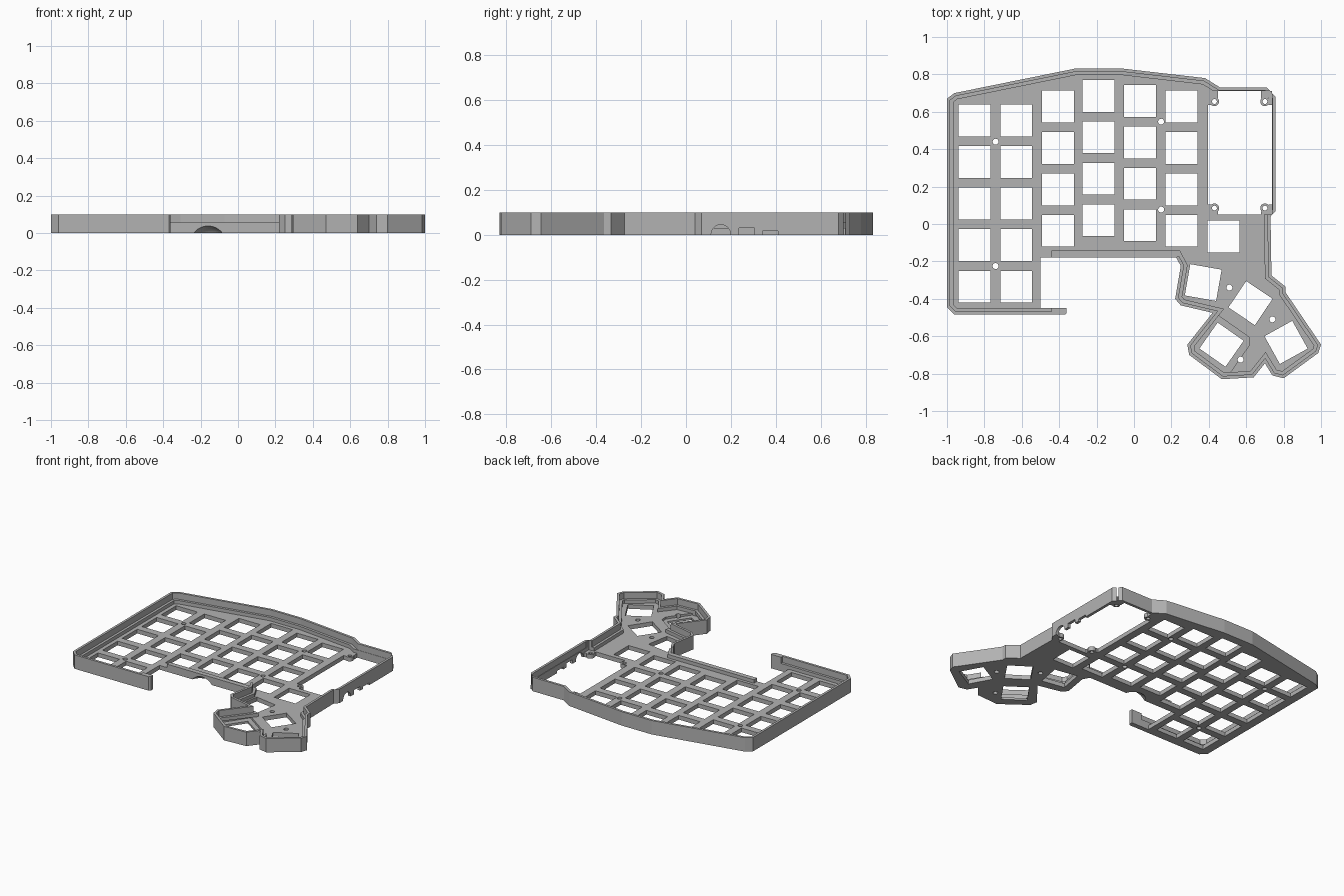
import bpy, bmesh, math
from mathutils import Vector, Matrix

if "Cube" in bpy.data.objects:
    bpy.data.objects.remove(bpy.data.objects["Cube"])

grey = bpy.data.materials.new("case_grey")
grey.diffuse_color = (0.45, 0.45, 0.45, 1)
grey.use_nodes = True
grey.node_tree.nodes["Principled BSDF"].inputs["Base Color"].default_value = grey.diffuse_color


def make(name, bm):
    bmesh.ops.recalc_face_normals(bm, faces=bm.faces)
    me = bpy.data.meshes.new(name)
    bm.to_mesh(me)
    bm.free()
    ob = bpy.data.objects.new(name, me)
    me.materials.append(grey)
    bpy.context.collection.objects.link(ob)
    return ob


def prism(bm, pts, z0, z1):
    lo = [bm.verts.new((x, y, z0)) for x, y in pts]
    hi = [bm.verts.new((x, y, z1)) for x, y in pts]
    bm.faces.new(lo[::-1])
    bm.faces.new(hi)
    n = len(pts)
    for i in range(n):
        j = (i + 1) % n
        bm.faces.new((lo[i], lo[j], hi[j], hi[i]))


def rect(x0, y0, x1, y1):
    return [(x0, y0), (x1, y0), (x1, y1), (x0, y1)]


def square(x, y, size, deg=0):
    r = size / math.sqrt(2)
    return [(x + r * math.cos(math.radians(deg + a)), y + r * math.sin(math.radians(deg + a)))
            for a in (45, 135, 225, 315)]


def circle(x, y, r, n=20):
    return [(x + r * math.cos(i * math.tau / n), y + r * math.sin(i * math.tau / n)) for i in range(n)]


def wall(name, path, thick, z0, z1):
    """Mitred wall on the right-hand side of an open path."""
    p = [Vector(q) for q in path]
    nor = [Vector((b.y - a.y, a.x - b.x)).normalized() for a, b in zip(p, p[1:])]
    inner = []
    for i, q in enumerate(p):
        a, b = nor[max(i - 1, 0)], nor[min(i, len(nor) - 1)]
        inner.append(q + (a + b) * (thick / max(1 + a.dot(b), 0.4)))
    bm = bmesh.new()
    rings = [[bm.verts.new((v.x, v.y, z)) for v, z in ((o, z0), (n, z0), (n, z1), (o, z1))]
             for o, n in zip(p, inner)]
    for r, s in zip(rings, rings[1:]):
        for k in range(4):
            m = (k + 1) % 4
            bm.faces.new((r[k], r[m], s[m], s[k]))
    bm.faces.new(rings[0])
    bm.faces.new(rings[-1][::-1])
    return make(name, bm)


def cut(ob, cutter):
    m = ob.modifiers.new("cut", 'BOOLEAN')
    m.operation, m.solver, m.object, m.use_self = 'DIFFERENCE', 'EXACT', cutter, True
    bpy.context.view_layer.objects.active = ob
    bpy.ops.object.modifier_apply(modifier=m.name)


# Outline, clockwise from the front left stub
rim = [(-.44, -.485), (-.96, -.485), (-1, -.445), (-1, .67), (-.96, .70), (-.31, .832), (-.07, .832),
       (.38, .78), (.46, .73), (.71, .73), (.757, .68), (.757, .07), (.73, .04), (.735, -.275),
       (.81, -.335), (.81, -.365), (1, -.645), (.985, -.69), (.80, -.825), (.74, -.81), (.70, -.745),
       (.64, -.82), (.47, -.83), (.295, -.70), (.285, -.645), (.42, -.475), (.25, -.435),
       (.22, -.40), (.25, -.225), (.225, -.178)]
gap = [(-.50, -.178), (-.50, -.45), (-.36, -.45), (-.36, -.475), (-.37, -.485)]
T, STEP, TOP = .03, .055, .1

bm = bmesh.new()
prism(bm, rim + gap, 0, T)
plate = make("switch_plate", bm)
ledge = wall("rim_ledge", rim + [(-.44, -.178)], .035, T, STEP)
upper = wall("rim_wall", rim, .017, STEP, TOP)
bm = bmesh.new()
prism(bm, [(-.44, -.485), (-.37, -.485), (-.36, -.475), (-.36, -.45), (-.44, -.45)], T, TOP)
make("front_stub", bm)

# Switch openings
low = [.553, .332, .11, -.113, -.335]
keys = [(x, y, 0) for x in (-.853, -.63) for y in low]
for x, top in ((-.407, .628), (-.19, .685), (.032, .658), (.254, .628)):
    keys += [(x, top - .2215 * i, 0) for i in range(4)]
keys += [(.478, -.067, 0), (.37, -.313, -10), (.623, -.423, -34), (.468, -.645, -35), (.813, -.633, 29)]
bm = bmesh.new()
for x, y, a in keys:
    prism(bm, square(x, y, .17, a), -.1, .2)

# Screw holes
for x, y in ((-.74, .44), (-.74, -.225), (.145, .547), (.145, .077), (.51, -.34), (.74, -.51), (.57, -.725)):
    prism(bm, circle(x, y, .016), -.1, .2)

# Controller bay and side ports
prism(bm, rect(.395, .05, .737, .711), -.1, .2)
side = [(.235, .305, .03), (.34, .41, .016)]
for y0, y1, h in side:
    prism(bm, rect(.72, y0, .8, y1), -.05, h)
bmesh.ops.create_cone(bm, cap_ends=True, segments=32, radius1=.043, radius2=.043, depth=.08,
                      matrix=Matrix.Translation((.76, .155, .002)) @ Matrix.Rotation(math.pi / 2, 4, 'Y'))
cutter = make("opening_cutter", bm)
for ob in (plate, ledge, upper):
    cut(ob, cutter)

# Lowered thumb pocket and finger scoop under the front edge
bm = bmesh.new()
prism(bm, [(.43, -.475), (.615, -.605), (.615, -.65), (.51, -.80), (.47, -.80), (.32, -.69), (.315, -.645)],
      .015, .1)
pocket = make("pocket_cutter", bm)
cut(plate, pocket)
bm = bmesh.new()
bmesh.ops.create_uvsphere(bm, u_segments=32, v_segments=24, radius=.1,
                          matrix=Matrix.Translation((-.16, -.2, -.06)))
scoop = make("scoop_cutter", bm)
for ob in (plate, ledge):
    cut(ob, scoop)
for c in (cutter, pocket, scoop):
    bpy.data.objects.remove(c)

# Corner screw bosses in the controller bay
for x in (.43, .70):
    for y in (.085, .655):
        bm = bmesh.new()
        sx, sy = (-1 if x < .5 else 1), (-1 if y < .3 else 1)
        ring = []
        for r in (.025, .013):
            for z in (0, T):
                ring.append([bm.verts.new((*p, z)) for p in circle(x, y, r)])
        for a, b in ((0, 1), (1, 3), (3, 2), (2, 0)):
            for i in range(20):
                j = (i + 1) % 20
                bm.faces.new((ring[a][i], ring[a][j], ring[b][j], ring[b][i]))
        make("bay_boss", bm)
        bm = bmesh.new()
        ex, ey = (.395 if sx < 0 else .737), (.05 if sy < 0 else .711)
        x0, x1 = sorted((x + sx * .018, ex))
        y0, y1 = sorted((y - sy * .02, ey))
        prism(bm, rect(x0, y0, x1, y1), 0, T)
        y0, y1 = sorted((y + sy * .018, ey))
        x0, x1 = sorted((x - sx * .02, x + sx * .018))
        prism(bm, rect(x0, y0, x1, y1), 0, T)
        make("bay_boss_bracket", bm)
